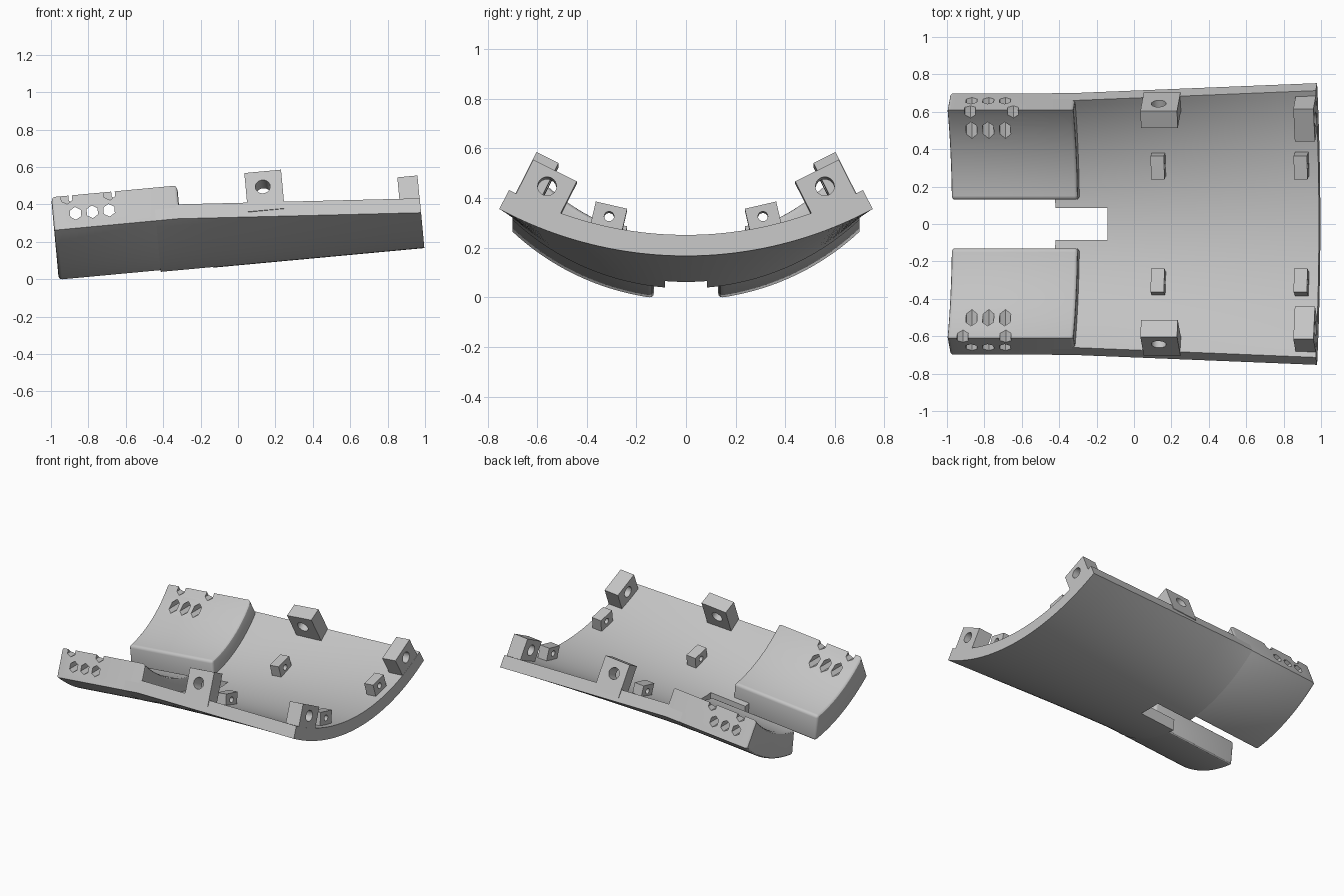
import bpy, bmesh, math
from mathutils import Matrix, Vector

if "Cube" in bpy.data.objects:
    bpy.data.objects.remove(bpy.data.objects["Cube"])

grey = bpy.data.materials.new("light grey")
grey.use_nodes = True
grey.diffuse_color = (0.55, 0.55, 0.55, 1)
grey.node_tree.nodes["Principled BSDF"].inputs["Base Color"].default_value = grey.diffuse_color
parts = []


def make(name, bm):
    bmesh.ops.recalc_face_normals(bm, faces=bm.faces)
    mesh = bpy.data.meshes.new(name)
    bm.to_mesh(mesh)
    bm.free()
    ob = bpy.data.objects.new(name, mesh)
    bpy.context.collection.objects.link(ob)
    return ob


def part(name, bm):
    ob = make(name, bm)
    ob.data.materials.append(grey)
    parts.append(ob)
    return ob


def cut(ob, bm):
    """Subtract a solid from a part and discard the cutter."""
    cutter = make("cutter", bm)
    cutter.hide_render = True
    mod = ob.modifiers.new("cut", 'BOOLEAN')
    mod.operation, mod.solver, mod.object = 'DIFFERENCE', 'EXACT', cutter
    bpy.context.view_layer.objects.active = ob
    bpy.ops.object.modifier_apply(modifier=mod.name)
    bpy.data.objects.remove(cutter)


def arc(y0, y1, edge_y, edge_z, base, n):
    """Circular arc with its lowest point at y=0, passing through the edge."""
    h = edge_z - base
    r = (edge_y ** 2 + h ** 2) / (2 * h)
    ys = [y0 + (y1 - y0) * i / n for i in range(n + 1)]
    return [(y, base + r - math.sqrt(r * r - y * y)) for y in ys]


def loft(sections):
    """Closed solid through rings given as (x, [(y, z), ...])."""
    bm = bmesh.new()
    rings = [[bm.verts.new((x, y, z)) for y, z in ring] for x, ring in sections]
    n = len(rings[0])
    for a, b in zip(rings, rings[1:]):
        for i in range(n):
            bm.faces.new((a[i], a[(i + 1) % n], b[(i + 1) % n], b[i]))
    bm.faces.new(rings[0])
    bm.faces.new(rings[-1][::-1])
    return bm


def box(centre, size, tilt=0):
    bm = bmesh.new()
    m = Matrix.Translation(centre) @ Matrix.Rotation(tilt, 4, 'X') @ Matrix.Diagonal((*size, 1))
    bmesh.ops.create_cube(bm, size=1, matrix=m)
    return bm


def rod(centre, turn, radius, depth, sides):
    bm = bmesh.new()
    bmesh.ops.create_cone(bm, cap_ends=True, segments=sides, radius1=radius, radius2=radius,
                          depth=depth, matrix=Matrix.Translation(centre) @ turn)
    return bm


ALONG_X = Matrix.Rotation(math.pi / 2, 4, 'Y')
ALONG_Y = Matrix.Rotation(math.pi / 2, 4, 'X')


# Curved shell, flatter and wider towards +x
def shell_ring(y, h):
    outer = arc(-y, y, y, h, 0, 48)
    inner = arc(y - 0.04, 0.04 - y, y - 0.04, h + 0.077, 0.085, 48)
    return outer + inner


steps = 8
sections = [(-0.415, shell_ring(0.70, 0.278))]
for k in range(steps + 1):
    t = k / steps
    sections.append((-0.3 + 1.3 * t, shell_ring(0.70 + 0.053 * t, 0.278 - 0.088 * t)))
shell = part("curved_shell", loft(sections))
cut(shell, box((-0.435, 0, 0.05), (0.6, 0.17, 0.5)))

for s, side in ((1, "left"), (-1, "right")):
    # Thick end pad with rounded ends and slot edge
    ring = arc(0.13, 0.699, 0.699, 0.278, 0.002, 24) + arc(0.61, 0.13, 0.61, 0.455, 0.185, 24)
    ring = [(y * s, z) for y, z in ring]
    bm = loft([(-0.962, ring), (-0.285, ring)])
    bmesh.ops.recalc_face_normals(bm, faces=bm.faces)
    sharp = []
    for e in bm.edges:
        a, b = e.verts
        rim_line = abs(a.co.x - b.co.x) > 0.1 and abs(a.co.y) > 0.3
        if e.calc_face_angle() > 0.6 and not rim_line:
            sharp.append(e)
    bmesh.ops.bevel(bm, geom=sharp, offset=0.018, segments=3, profile=0.5, affect='EDGES')
    pad = part(side + "_end_pad", bm)

    # Hexagonal holes: a row of three and two notches in the upper rim
    shift = 0.04 if s > 0 else 0
    holes = [(x, 0.357) for x in (-0.84, -0.75, -0.66)]
    holes += [(x + shift, 0.445) for x in (-0.88, -0.65)]
    for x, z in holes:
        cut(pad, rod((x, 0.6 * s, z), ALONG_Y, 0.034, 0.5, 6))

    # Upright lug on the rim, with a cross hole
    lean = math.radians(26.5) * s
    lug = part(side + "_rim_lug", box((0.177, 0.61 * s, 0.362), (0.197, 0.10, 0.232), lean))
    cut(lug, rod((0.17, 0.60 * s, 0.385), Matrix.Rotation(lean, 4, 'X') @ ALONG_Y, 0.04, 0.4, 24))

    # Corner block at the wide end, with a lengthwise hole
    block = part(side + "_corner_block", box((0.945, 0.566 * s, 0.27), (0.108, 0.196, 0.17), lean))
    cut(block, rod((0.945, 0.56 * s, 0.282), ALONG_X, 0.038, 0.4, 24))

    # Small inner tabs
    for x, place in ((0.145, "middle"), (0.913, "end")):
        tab = part(side + "_" + place + "_tab",
                   box((x, 0.315 * s, 0.147), (0.072, 0.13, 0.13), math.radians(13) * s))
        cut(tab, rod((x, 0.31 * s, 0.165), ALONG_X, 0.02, 0.3, 16))

# Tilt the whole assembly and set it on the ground
tilt = Matrix.Rotation(math.radians(-5.3), 4, 'Y')
for ob in parts:
    ob.data.transform(tilt)
points = [v.co for ob in parts for v in ob.data.vertices]
xs = [p.x for p in points]
offset = Vector((-(min(xs) + max(xs)) / 2, 0, -min(p.z for p in points)))
for ob in parts:
    ob.data.transform(Matrix.Translation(offset))

# Smooth curved surfaces, keeping edges sharp
bpy.ops.object.select_all(action='DESELECT')
for ob in parts:
    ob.select_set(True)
bpy.context.view_layer.objects.active = shell
bpy.ops.object.shade_smooth_by_angle(angle=math.radians(30))
